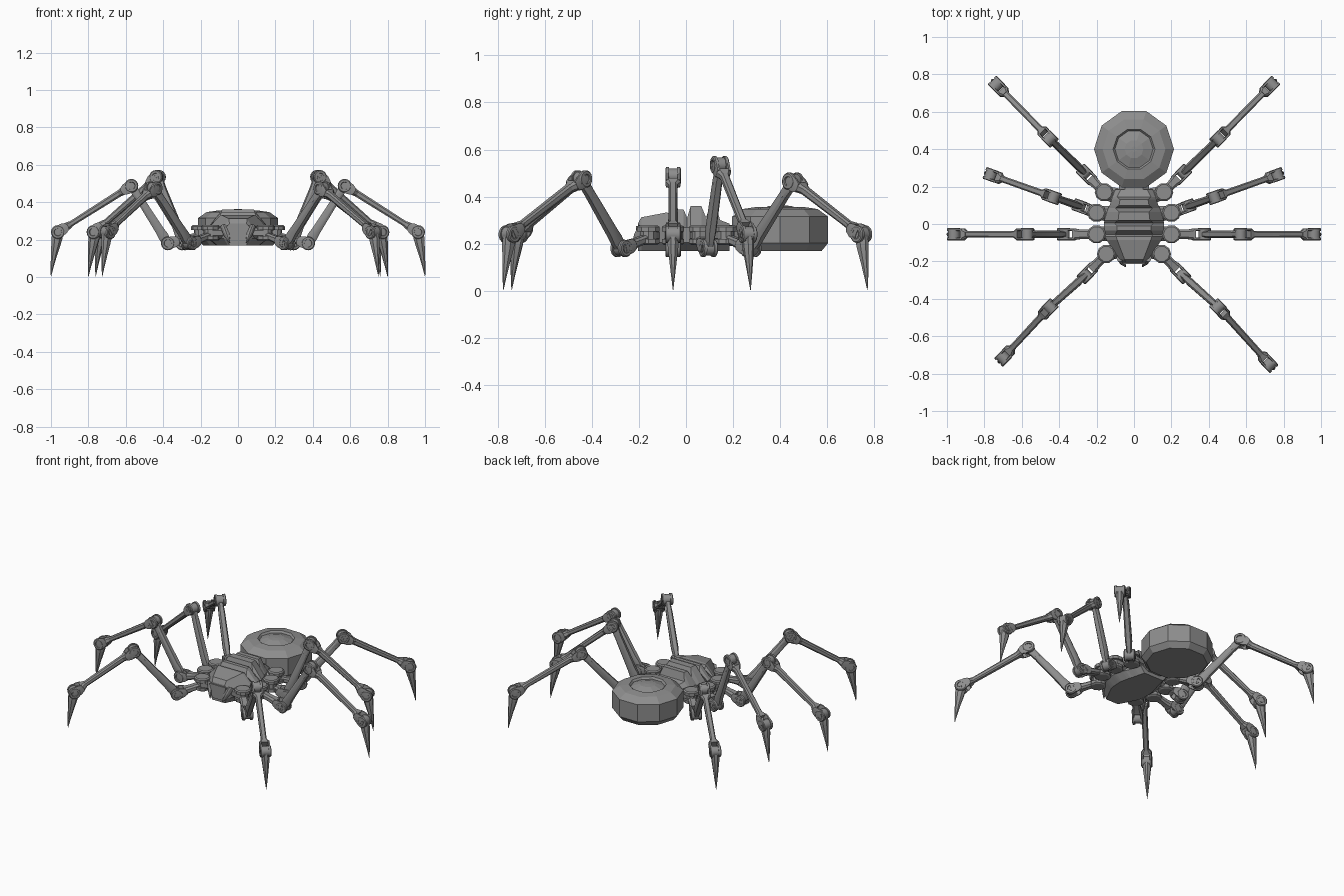
import bpy, bmesh, math
from mathutils import Vector, Matrix

if "Cube" in bpy.data.objects:
    bpy.data.objects.remove(bpy.data.objects["Cube"])

steel = bpy.data.materials.new("grey metal")
steel.diffuse_color = (0.27, 0.27, 0.27, 1)
steel.use_nodes = True
steel.node_tree.nodes["Principled BSDF"].inputs["Base Color"].default_value = steel.diffuse_color
UP = Vector((0, 0, 1))


def finish(bm, name, smooth=False):
    bmesh.ops.recalc_face_normals(bm, faces=bm.faces)
    me = bpy.data.meshes.new(name)
    bm.to_mesh(me)
    bm.free()
    me.materials.append(steel)
    ob = bpy.data.objects.new(name, me)
    bpy.context.collection.objects.link(ob)
    if smooth:
        bpy.ops.object.select_all(action='DESELECT')
        ob.select_set(True)
        bpy.context.view_layer.objects.active = ob
        bpy.ops.object.shade_smooth_by_angle(angle=math.radians(32))
    return ob


def loft(bm, loops):
    """Skin a list of equal-length point loops and cap both ends."""
    rings = [[bm.verts.new(p) for p in lp] for lp in loops]
    n = len(rings[0])
    for a, b in zip(rings, rings[1:]):
        for i in range(n):
            bm.faces.new((a[i], a[(i + 1) % n], b[(i + 1) % n], b[i]))
    bm.faces.new(rings[0])
    bm.faces.new(rings[-1])


def beam(bm, p, q, lat, stations):
    """Chamfered bar from p to q; stations are (distance fraction, half width, half height)."""
    d = q - p
    h = d.cross(lat).normalized()
    shape = [(1, .5), (.6, 1), (-.6, 1), (-1, .5), (-1, -.5), (-.6, -1), (.6, -1), (1, -.5)]
    loft(bm, [[p + d * t + lat * (w * a) + h * (k * b) for a, b in shape]
              for t, w, k in stations])


def disc(bm, c, axis, profile, n=16):
    """Lathe of (offset along axis, radius) pairs."""
    u = axis.orthogonal().normalized() if abs(axis.z) < .9 else Vector((1, 0, 0))
    v = axis.cross(u)
    loft(bm, [[c + axis * o + (u * math.cos(2 * math.pi * i / n) + v * math.sin(2 * math.pi * i / n)) * r
               for i in range(n)] for o, r in profile])


def fork(bm, joint, toward, lat, length=.06):
    """Two cheek plates around a joint, with a round end, a pin and a solid root."""
    d = (toward - joint).normalized()
    for s in (-1, 1):
        c = joint + lat * (.025 * s)
        disc(bm, c, lat * s, [(-.008, .037), (.004, .037), (.008, .032),
                              (.008, .021), (.002, .019)])
        beam(bm, c, c + d * length, lat, [(0, .007, .033), (.6, .007, .030), (1, .007, .02)])
    root = joint + d * (length - .008)
    beam(bm, root, root + d * .03, lat, [(0, .032, .022), (.35, .032, .021), (1, .018, .017)])


def leg(name, hub, knee, top, ankle):
    hub, knee, top, ankle = map(Vector, (hub, knee, top, ankle))
    out = Vector((ankle.x - knee.x, ankle.y - knee.y, 0)).normalized()
    lat = UP.cross(out)
    # swivel hub: two plates around a narrower core
    bm = bmesh.new()
    disc(bm, hub, UP, [(-.04, .04), (-.034, .05), (-.016, .05), (-.016, .036), (.016, .036),
                       (.016, .05), (.036, .05), (.042, .042)], 10)
    inner = Vector((hub.x * .5, hub.y * .85, hub.z))
    beam(bm, inner, hub, UP.cross(hub - inner).normalized(), [(0, .045, .028), (1, .035, .028)])
    finish(bm, name + "_hub")
    # coxa
    bm = bmesh.new()
    start = Vector((hub.x, hub.y, .225))
    beam(bm, start, knee - (knee - start).normalized() * .05, lat,
         [(0, .025, .018), (.6, .025, .018), (1, .03, .022)])
    fork(bm, knee, start, lat)
    finish(bm, name + "_coxa", True)
    # femur with round ends seated in the forks
    bm = bmesh.new()
    beam(bm, knee, top, lat, [(0, .016, .024), (.12, .017, .028), (.22, .021, .024),
                              (.8, .019, .02), (.9, .016, .022), (1, .016, .022)])
    for c in (knee, top):
        disc(bm, c, lat, [(-.017, .031), (.017, .031)])
        disc(bm, c, lat, [(-.03, .014), (.03, .014)], 12)
    finish(bm, name + "_femur", True)
    # tibia forked at both ends
    bm = bmesh.new()
    d = (ankle - top).normalized()
    beam(bm, top + d * .055, ankle - d * .055, lat,
         [(0, .02, .019), (.1, .018, .018), (.9, .017, .015), (1, .02, .017)])
    fork(bm, top, ankle, lat)
    fork(bm, ankle, top, lat)
    finish(bm, name + "_tibia", True)
    # curved claw
    bm = bmesh.new()
    disc(bm, ankle, lat, [(-.017, .032), (.017, .032)])
    disc(bm, ankle, lat, [(-.03, .014), (.03, .014)], 12)
    loops = []
    for dz, off, hr, hl in [(0, .002, .026, .017), (-.03, .004, .03, .024), (-.06, .009, .026, .022),
                            (-.12, .02, .017, .015), (-.18, .030, .009, .008),
                            (-.237, .037, .001, .001)]:
        c = ankle + out * off + UP * dz
        loops.append([c + out * (hr * a) + lat * (hl * b)
                      for a, b in [(1, .4), (.4, 1), (-.5, 1), (-1, .3),
                                   (-1, -.3), (-.5, -1), (.4, -1), (1, -.4)]])
    loft(bm, loops)
    finish(bm, name + "_claw", True)


# legs, mirrored per side; the front pair is posed slightly differently
for side, s in (("right", 1), ("left", -1)):
    fa = (.725, -.75, .24) if s > 0 else (.70, -.715, .24)
    poses = {
        "front_leg": ((.148, -.16, .235), (.26, -.275, .18), (.45, -.445, .475), fa),
        "second_leg": ((.20, -.055, .235), (.375, -.055, .18), (.57, -.055, .488), (.963, -.055, .24)),
        "third_leg": ((.20, .06, .235), (.29, .095, .18), (.43, .143, .535), (.765, .262, .24)),
        "rear_leg": ((.16, .17, .235), (.265, .275, .18), (.45, .455, .465), (.735, .745, .24)),
    }
    for nm, pts in poses.items():
        leg(side + "_" + nm, *[(x * s, y, z) for x, y, z in pts])

# thorax: (y, half width, ridge half width, ridge height)
bm = bmesh.new()
secs = [(-.205, .062, .045, .285), (-.19, .075, .05, .312), (-.085, .148, .09, .332), (-.068, .153, .095, .33),
        (-.055, .156, .10, .303), (-.035, .158, .09, .345), (-.01, .16, .09, .345),
        (.005, .16, .105, .31), (.02, .158, .085, .36), (.065, .145, .08, .36),
        (.085, .138, .10, .312), (.10, .13, .08, .35), (.13, .12, .075, .35),
        (.145, .115, .09, .30), (.185, .10, .07, .285)]
loft(bm, [[(w * .72, y, .168), (w, y, .205), (w, y, .268), (t, y, z),
           (-t, y, z), (-w, y, .268), (-w, y, .205), (-w * .72, y, .168)] for y, w, t, z in secs])
finish(bm, "thorax")

# waist
bm = bmesh.new()
beam(bm, Vector((0, .15, .235)), Vector((0, .25, .235)), Vector((1, 0, 0)),
     [(0, .08, .045), (1, .08, .045)])
finish(bm, "waist")

# abdomen: ten-sided drum with a domed cap
bm = bmesh.new()
disc(bm, Vector((0, .40, 0)), UP, [(.168, .185), (.202, .214), (.315, .214), (.347, .168),
                                   (.355, .112), (.343, .102), (.348, .086), (.36, .05), (.363, .015)], 10)
finish(bm, "abdomen")

# face plate and fangs
bm = bmesh.new()
loft(bm, [[(.06, y, .275), (-.06, y, .275), (-.04, y, .185), (.04, y, .185)] for y in (-.19, -.213)])
finish(bm, "face_plate")
for side, s in (("right", 1), ("left", -1)):
    bm = bmesh.new()
    beam(bm, Vector((.078 * s, -.185, .27)), Vector((.045 * s, -.228, .185)), Vector((.9 * s, -.3, .25)).normalized(),
         [(0, .014, .018), (.5, .014, .016), (1, .003, .003)])
    finish(bm, side + "_fang")
